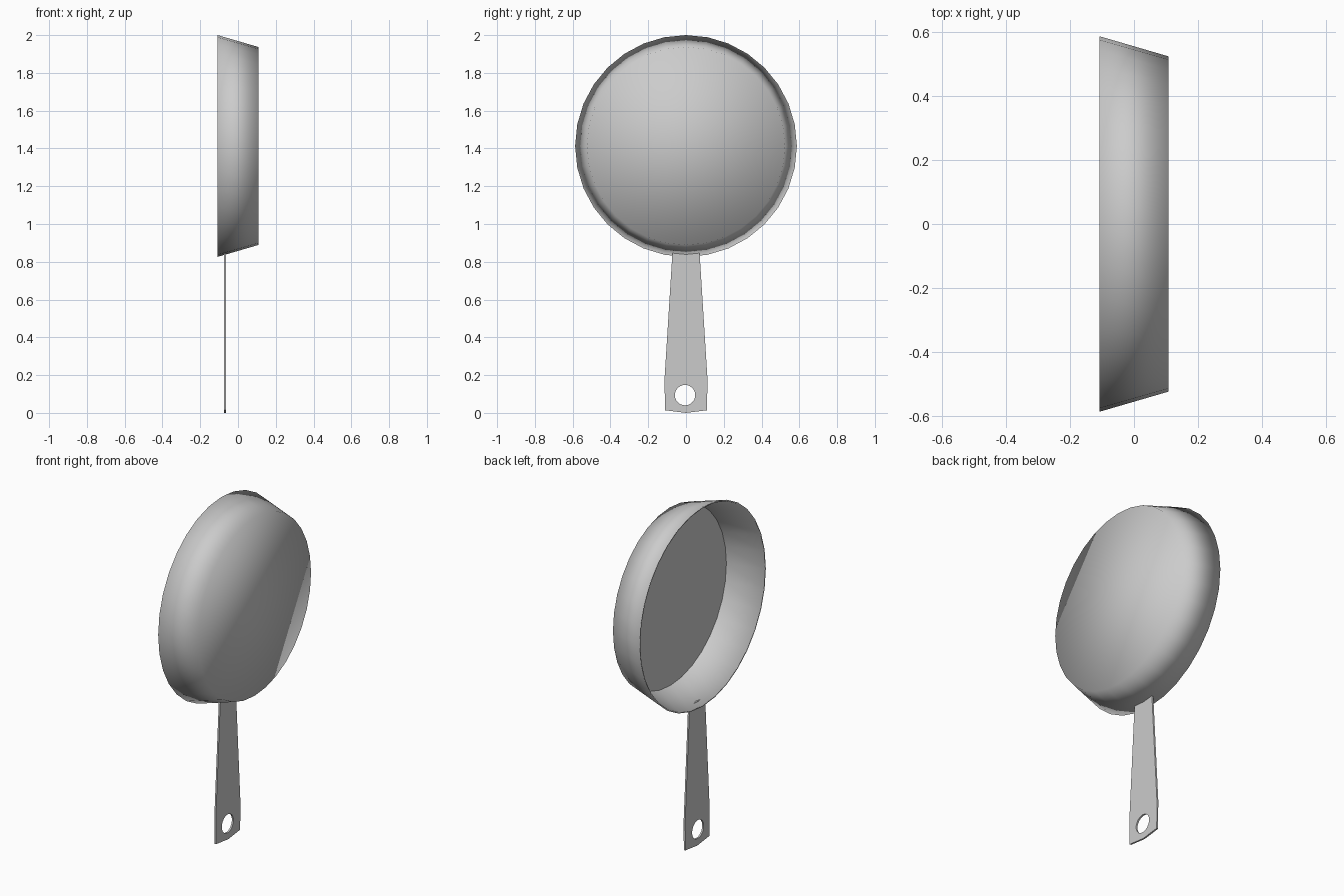
import bpy, bmesh
from math import sin, cos, pi

if "Cube" in bpy.data.objects:
    bpy.data.objects.remove(bpy.data.objects["Cube"])

SIDES = 32
CENTRE_Z = 1.413


def add_ring(bm, x, r):
    return [bm.verts.new((x, r * sin(2 * pi * i / SIDES), CENTRE_Z + r * cos(2 * pi * i / SIDES)))
            for i in range(SIDES)]


# Pan bowl: profile (x, radius) from outer base over the rim to the inner floor
profile = [(0.108, 0.524), (-0.108, 0.587), (-0.108, 0.579), (0.100, 0.518)]
bm = bmesh.new()
rings = [add_ring(bm, x, r) for x, r in profile]
for a, b in zip(rings, rings[1:]):
    for i in range(SIDES):
        j = (i + 1) % SIDES
        bm.faces.new((a[i], a[j], b[j], b[i]))
bm.faces.new(rings[0])
floor = bm.faces.new(rings[-1])
bmesh.ops.recalc_face_normals(bm, faces=bm.faces)
for f in bm.faces:
    f.smooth = True
for e in floor.edges:          # crisp corner round the inner floor
    e.smooth = False
mesh = bpy.data.meshes.new("pan_bowl")
bm.to_mesh(mesh)
bm.free()
bpy.context.collection.objects.link(bpy.data.objects.new("pan_bowl", mesh))

# Handle: flat tapered plate with a hanging hole, drawn in (y, z)
half = [(0.072, 0.847), (0.113, 0.19), (0.112, 0.014)]
outline = half + [(0, 0)] + [(-y, z) for y, z in reversed(half)]
hole = [(-0.005 + 0.054 * cos(2 * pi * i / 24), 0.094 + 0.054 * sin(2 * pi * i / 24))
        for i in range(24)]
curve = bpy.data.curves.new("handle", 'CURVE')
curve.dimensions = '2D'
curve.fill_mode = 'BOTH'
curve.extrude = 0.005
for pts in (outline, hole):
    s = curve.splines.new('POLY')
    s.points.add(len(pts) - 1)
    for p, (y, z) in zip(s.points, pts):
        p.co = (y, z, 0, 1)
    s.use_cyclic_u = True
handle = bpy.data.objects.new("handle", curve)
handle.location.x = -0.069
handle.rotation_euler = (pi / 2, 0, pi / 2)
bpy.context.collection.objects.link(handle)
bpy.context.view_layer.objects.active = handle
handle.select_set(True)
bpy.ops.object.convert(target='MESH')
bpy.ops.object.shade_smooth_by_angle()
